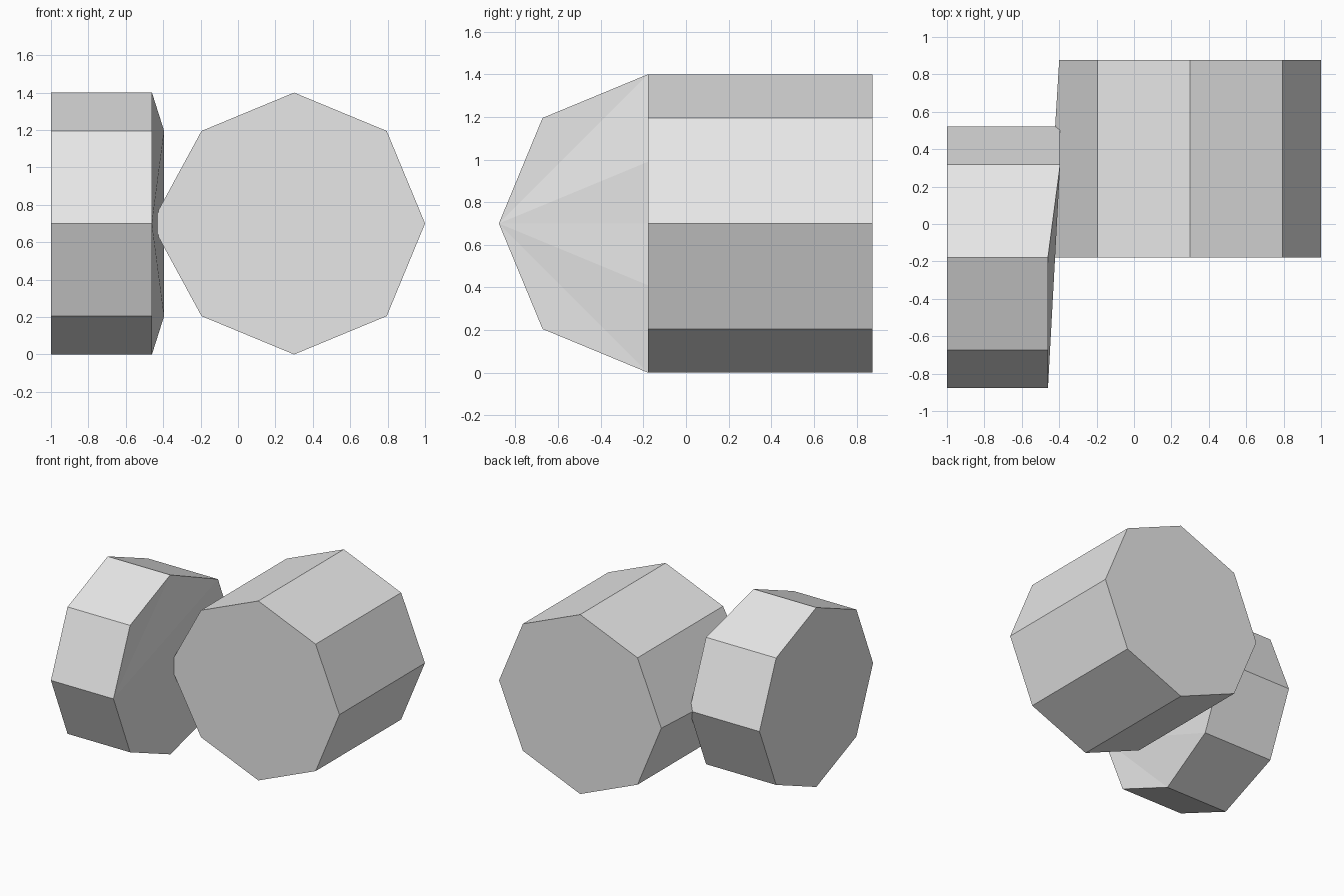
import bpy
import bmesh
from math import cos, sin, pi
from mathutils import Vector

cube = bpy.data.objects.get("Cube")
if cube:
    bpy.data.objects.remove(cube, do_unlink=True)

RADIUS = 0.7
SIDES = 8

grey = bpy.data.materials.new("plain_grey")
grey.use_nodes = True
grey.diffuse_color = (0.8, 0.8, 0.8, 1)
grey.node_tree.nodes["Principled BSDF"].inputs["Base Color"].default_value = (0.8, 0.8, 0.8, 1)


def prism(name, centre, across, axis, start, end, adjust, fan_end=False):
    """Octagonal prism along an axis; adjust shifts single corners."""
    bm = bmesh.new()
    rings = []
    for is_end, along in ((False, start), (True, end)):
        ring = []
        for i in range(SIDES):
            a = 2 * pi * i / SIDES
            p = centre + RADIUS * (cos(a) * across + Vector((0, 0, sin(a)))) + along * axis
            ring.append(bm.verts.new(adjust(p, is_end)))
        rings.append(ring)
    first, last = rings
    for i in range(SIDES):
        j = (i + 1) % SIDES
        bm.faces.new((first[i], first[j], last[j], last[i]))
    bm.faces.new(first)
    if fan_end:
        # The bent end is a fan from its front corner
        for i in range(1, SIDES - 1):
            bm.faces.new((last[0], last[i], last[i + 1]))
    else:
        bm.faces.new(last)
    bmesh.ops.recalc_face_normals(bm, faces=bm.faces)
    mesh = bpy.data.meshes.new(name)
    bm.to_mesh(mesh)
    bm.free()
    mesh.materials.append(grey)
    obj = bpy.data.objects.new(name, mesh)
    bpy.context.collection.objects.link(obj)
    return obj


def bend_inner_end(p, is_end):
    # Rear corners of the inner end reach further inward
    if is_end and p.y > 0:
        p.x = -0.395
    return p


def stretch_side_corner(p, is_end):
    # The front corner beside the short prism is pulled into it
    if not is_end and p.x < -0.3:
        p.x = -0.464
    return p


# Short prism lying across, on the right
prism("short_octagonal_prism", Vector((0, -0.178, RADIUS)), Vector((0, -1, 0)),
      Vector((1, 0, 0)), -1.0, -0.46, bend_inner_end, fan_end=True)

# Long prism lying front to back, on the left
prism("long_octagonal_prism", Vector((0.3, 0, RADIUS)), Vector((1, 0, 0)),
      Vector((0, 1, 0)), -0.178, 0.876, stretch_side_corner)
